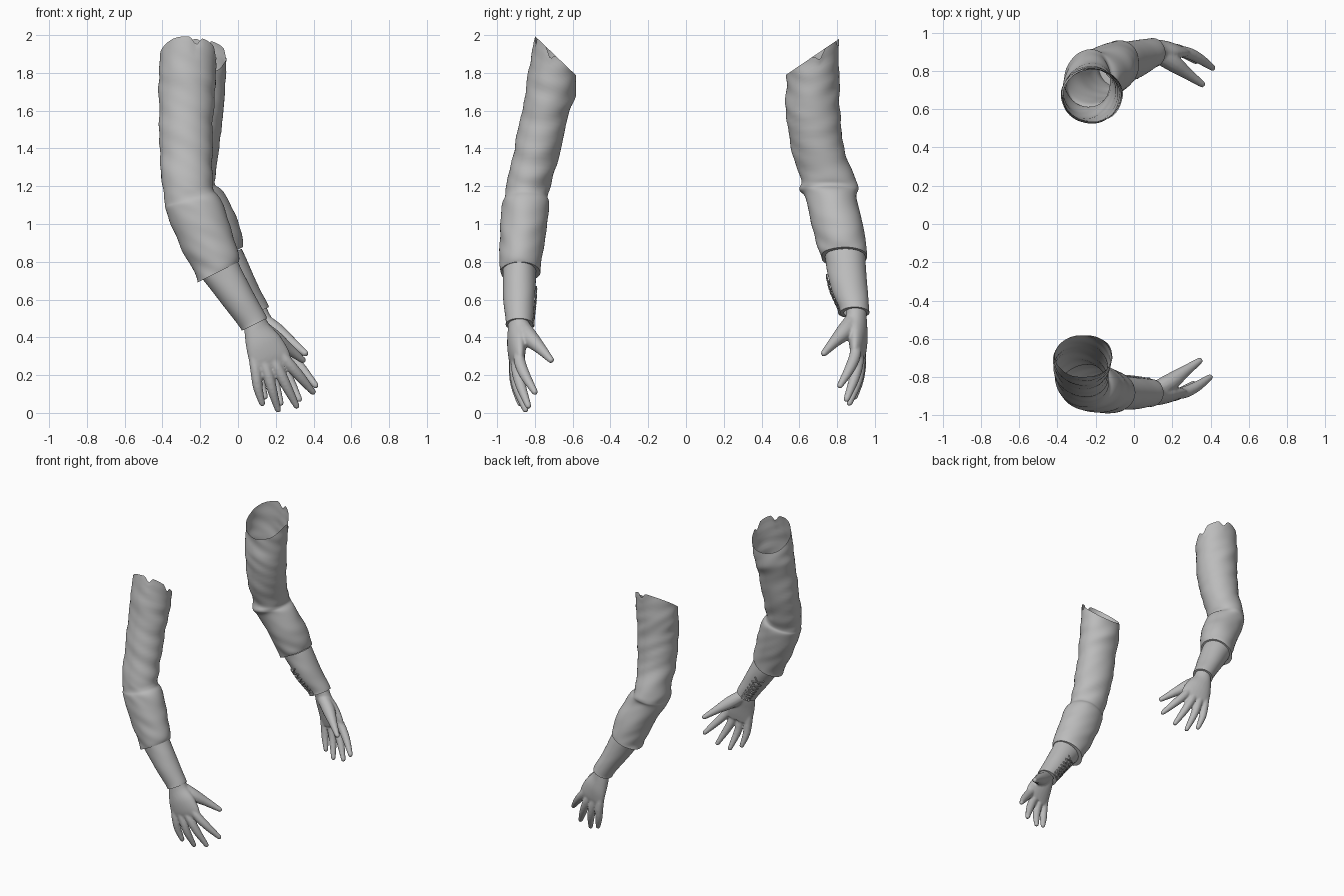
import bpy, bmesh, math
from mathutils import Vector, noise

cube = bpy.data.objects.get("Cube")
if cube:
    bpy.data.objects.remove(cube)

grey = bpy.data.materials.new("plain grey")
grey.use_nodes = True
grey.diffuse_color = (0.5, 0.5, 0.5, 1)
grey.node_tree.nodes["Principled BSDF"].inputs["Base Color"].default_value = (0.5, 0.5, 0.5, 1)


def blend(rows, t):
    """Smooth curve through rows of numbers, t from 0 to 1."""
    f = t * (len(rows) - 1)
    i = min(int(f), len(rows) - 2)
    u = f - i
    a, b, c, d = (rows[min(max(i + k, 0), len(rows) - 1)] for k in (-1, 0, 1, 2))
    return [0.5 * (2 * q + (r - p) * u + (2 * p - 5 * q + 4 * r - s) * u * u
                   + (3 * q - p - 3 * r + s) * u ** 3) for p, q, r, s in zip(a, b, c, d)]


def on_ring(rings, t, ang, side, scale=1.0):
    """Point on a limb: ring = left x, left z, right x, right z, outer y, inner y, tilt, skew."""
    xl, zl, xr, zr, yo, yi, tilt, skew = blend(rings, t)
    c, s = math.cos(ang) * scale / 2, math.sin(ang) * scale / 2
    return Vector(((xl + xr) / 2 + c * (xr - xl),
                   side * ((yo + yi) / 2 + c * skew + s * (yi - yo)),
                   (zl + zr) / 2 + c * (zr - zl) + s * tilt))


def skin_rings(bm, rows, closed=False):
    loops = [[bm.verts.new(p) for p in row] for row in rows]
    n = len(loops[0])
    for a, b in zip(loops, loops[1:]):
        for i in range(n):
            bm.faces.new((a[i], a[(i + 1) % n], b[(i + 1) % n], b[i]))
    if closed:
        bm.faces.new(loops[0][::-1])
        bm.faces.new(loops[-1])


def finish(bm, name, sharp=50):
    bmesh.ops.recalc_face_normals(bm, faces=bm.faces)
    mesh = bpy.data.meshes.new(name)
    bm.to_mesh(mesh)
    bm.free()
    mesh.materials.append(grey)
    ob = bpy.data.objects.new(name, mesh)
    bpy.context.collection.objects.link(ob)
    bpy.ops.object.select_all(action='DESELECT')
    ob.select_set(True)
    bpy.context.view_layer.objects.active = ob
    bpy.ops.object.shade_smooth_by_angle(angle=math.radians(sharp))
    return ob


def cloth(name, rings, side, steps, crease, torn=False, sides=64):
    """Hollow fabric tube with soft creases and a turned-in hem."""
    rows = []
    for j in range(steps + 1):
        t = j / steps
        row = []
        for i in range(sides):
            a = 2 * math.pi * i / sides
            p = on_ring(rings, t, a, side)
            fold = noise.noise(Vector((p.x * 5 + side, p.y * 5, p.z * 14 + p.x * 7)))
            p = on_ring(rings, t, a, side, 1 + crease * fold)
            if torn:
                # two torn nicks in the upper edge
                for centre in (-75, -15):
                    gap = abs(math.degrees(a) - 360 - centre)
                    p.z -= 0.045 * max(0, 1 - gap / 12) * max(0, 1 - j / 6)
            row.append(p)
        rows.append(row)
    # hem folded inward
    mid = sum(rows[-1], Vector()) / sides
    rows.append([mid + (p - mid) * 0.97 for p in rows[-1]])
    rows.append([mid + (p - mid) * 0.75 for p in rows[-1]])
    bm = bmesh.new()
    skin_rings(bm, rows)
    return finish(bm, name)


def rod(bm, points, sides=12, steps=14):
    """Closed rounded rod through points of x, y, z, radius."""
    rows = [blend(points, k / steps) for k in range(steps + 1)]
    pts = [Vector(r[:3]) for r in rows]
    loops = []
    for k, p in enumerate(pts):
        d = (pts[min(k + 1, steps)] - pts[max(k - 1, 0)]).normalized()
        u = d.cross(Vector((0.3, 1, 0.2))).normalized()
        v = d.cross(u)
        r = rows[k][3]
        loops.append([p + r * (math.cos(a) * u + math.sin(a) * v)
                      for a in (2 * math.pi * i / sides for i in range(sides))])
        if k == steps:
            # rounded tip
            for lift, shrink in ((0.5, 0.85), (0.85, 0.5)):
                loops.append([p + d * r * lift + (q - p) * shrink for q in loops[k]])
    skin_rings(bm, loops, True)


def lacing(name, rings, side, count=9):
    """Criss-cross cord up the inner side of the cuff."""
    bm = bmesh.new()
    for k in range(count):
        t0, t1 = 0.2 + 0.7 * k / count, 0.2 + 0.7 * (k + 1) / count
        for flip in (-1, 1):
            pts = []
            for u in (0, 0.5, 1):
                a = math.radians(115 + flip * 22 * (2 * u - 1))
                p = on_ring(rings, t0 + (t1 - t0) * u, a, side, 1.06 + 0.08 * (u == 0.5))
                pts.append((*p, 0.005))
            rod(bm, pts, 6, 4)
    return finish(bm, name)


def hand(name, side, shift):
    palm = [(.035, .49, .135, .535, .94, .83, 0, -.01),
            (.035, .42, .165, .475, .943, .835, 0, -.02),
            (.045, .34, .225, .41, .945, .845, 0, -.03),
            (.06, .27, .272, .33, .935, .855, 0, -.035),
            (.075, .225, .28, .275, .92, .865, 0, -.035)]
    digits = {"little": [(.08, .91, .31, .026), (.095, .91, .22, .029), (.105, .90, .14, .026), (.128, .878, .055, .017)],
              "ring": [(.12, .905, .31, .028), (.155, .905, .22, .030), (.18, .89, .13, .027), (.212, .85, .022, .017)],
              "middle": [(.16, .895, .32, .028), (.21, .895, .24, .031), (.255, .875, .15, .028), (.31, .835, .042, .017)],
              "index": [(.20, .885, .35, .028), (.26, .88, .275, .031), (.325, .85, .20, .028), (.397, .80, .115, .017)],
              "thumb": [(.11, .87, .46, .045), (.19, .825, .40, .046), (.265, .77, .345, .031), (.342, .715, .285, .018)]}
    bm = bmesh.new()
    ring = [2 * math.pi * i / 24 for i in range(24)]
    skin_rings(bm, [[on_ring(palm, j / 16, a, side) for a in ring] for j in range(17)], True)
    for pts in digits.values():
        rod(bm, [(x, y * side, z, r) for x, y, z, r in pts])
    bmesh.ops.translate(bm, verts=bm.verts, vec=shift)
    ob = finish(bm, name)
    # melt palm and fingers into one skin
    remesh = ob.modifiers.new("skin", 'REMESH')
    remesh.mode = 'VOXEL'
    remesh.voxel_size = 0.007
    remesh.use_smooth_shade = True
    smooth = ob.modifiers.new("soften", 'SMOOTH')
    smooth.factor = 0.5
    smooth.iterations = 5


# right-hand limb, at the front
front_sleeve = [(-.41, 1.89, -.11, 1.89, .80, .58, -.21, 0),
                (-.42, 1.75, -.12, 1.75, .83, .585, -.13, 0),
                (-.415, 1.6, -.13, 1.6, .865, .62, -.04, 0),
                (-.415, 1.4, -.135, 1.42, .905, .66, 0, 0),
                (-.40, 1.2, -.135, 1.24, .95, .715, 0, 0),
                (-.385, 1.11, -.125, 1.18, .96, .735, 0, 0),
                (-.375, 1.06, -.09, 1.13, .975, .725, 0, 0),
                (-.30, .87, -.04, .98, .985, .745, 0, 0),
                (-.23, .74, .0, .84, .985, .768, 0, 0),
                (-.215, .69, .005, .80, .982, .775, 0, 0)]
front_cuff = [(-.19, .71, -.005, .81, .97, .795, 0, 0),
              (-.075, .565, .075, .65, .968, .80, 0, 0),
              (.0, .465, .14, .53, .955, .81, 0, 0),
              (.02, .435, .153, .50, .955, .81, 0, 0)]
# left-hand limb, at the back
back_sleeve = [(-.37, 1.885, -.06, 1.885, .81, .53, -.19, 0),
               (-.378, 1.75, -.065, 1.75, .81, .53, -.10, 0),
               (-.375, 1.6, -.08, 1.6, .815, .53, -.03, 0),
               (-.37, 1.4, -.10, 1.42, .835, .555, 0, 0),
               (-.365, 1.23, -.115, 1.26, .89, .605, 0, 0),
               (-.355, 1.16, -.12, 1.21, .912, .60, 0, 0),
               (-.345, 1.11, -.075, 1.17, .905, .635, 0, 0),
               (-.26, .95, -.01, 1.04, .935, .665, 0, 0),
               (-.20, .82, .025, .92, .955, .70, 0, 0),
               (-.19, .77, .03, .88, .96, .715, 0, 0)]
back_cuff = [(-.165, .78, .02, .87, .95, .735, 0, 0),
             (-.055, .63, .09, .71, .96, .765, 0, 0),
             (.015, .53, .15, .59, .967, .81, 0, 0),
             (.03, .50, .163, .56, .97, .815, 0, 0)]

for label, side, sleeve, cuff, shift in (
        ("right", -1, front_sleeve, front_cuff, (0, 0, -.005)),
        ("left", 1, back_sleeve, back_cuff, (.014, .015, .03))):
    cloth(label + "_sleeve", sleeve, side, 72, 0.06, torn=True)
    cloth(label + "_cuff", cuff, side, 30, 0.03)
    lacing(label + "_cuff_lacing", cuff, side)
    hand(label + "_hand", side, shift)
